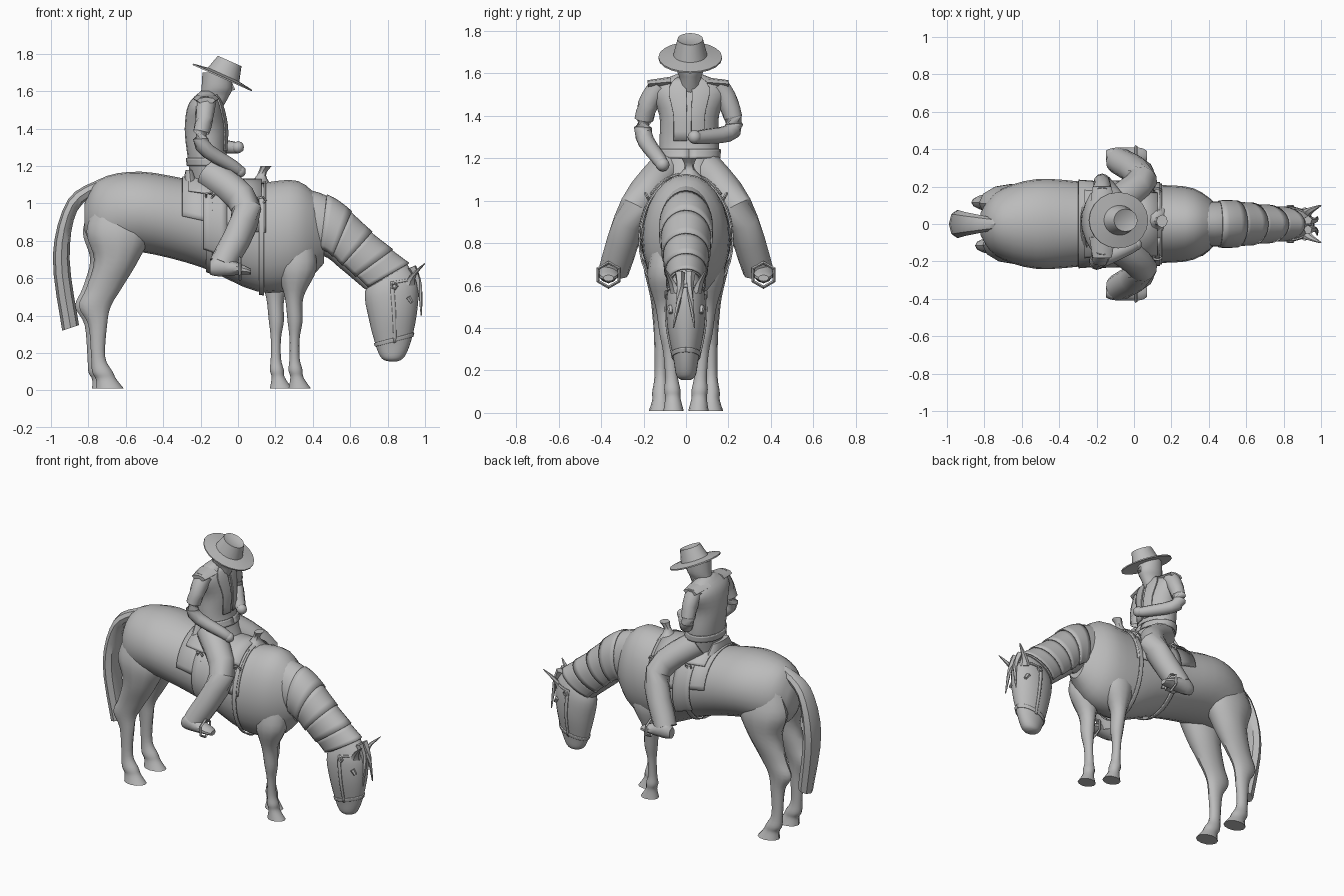
import bpy, bmesh
from math import sin, cos, radians, pi
from mathutils import Vector

default = bpy.data.objects.get("Cube")
if default:
    bpy.data.objects.remove(default, do_unlink=True)

clay = bpy.data.materials.new("plain grey")
clay.use_nodes = True
clay.diffuse_color = (.5, .5, .5, 1)
clay.node_tree.nodes["Principled BSDF"].inputs["Base Color"].default_value = clay.diffuse_color


def finish(obj, name, angle=40):
    obj.name = name
    obj.data.materials.clear()
    obj.data.materials.append(clay)
    bpy.ops.object.select_all(action="DESELECT")
    obj.select_set(True)
    bpy.context.view_layer.objects.active = obj
    bpy.ops.object.shade_smooth_by_angle(angle=radians(angle))
    return obj


def bridge(name, rings, closed=True):
    """Skin a list of point rows; closed rows become a capped tube."""
    bm = bmesh.new()
    rows = [[bm.verts.new(point) for point in ring] for ring in rings]
    count = len(rows[0])
    for low, high in zip(rows, rows[1:]):
        for j in range(count if closed else count - 1):
            k = (j + 1) % count
            bm.faces.new((low[j], low[k], high[k], high[j]))
    if closed:
        bm.faces.new(rows[0])
        bm.faces.new(rows[-1])
    bmesh.ops.recalc_face_normals(bm, faces=bm.faces)
    mesh = bpy.data.meshes.new(name)
    bm.to_mesh(mesh)
    bm.free()
    obj = bpy.data.objects.new(name, mesh)
    bpy.context.collection.objects.link(obj)
    return finish(obj, name)


def sample(rows, t):
    """Smooth interpolation between the rows of a section list."""
    last = len(rows) - 1
    i = max(0, min(int(t), last - 1))
    f = t - i
    a, b, c, d = (Vector(rows[min(max(i + k, 0), last)]) for k in (-1, 0, 1, 2))
    return b + (c - a) * (f / 2) + (a * 2 - b * 5 + c * 4 - d) * (f * f / 2) \
        + (b * 3 - a - c * 3 + d) * (f ** 3 / 2)


def upright(*rows):
    """Sections standing across x: position, top, bottom, half width."""
    return [(x, top, x, bottom, width) for x, top, bottom, width in rows]


def level(*rows):
    """Sections lying flat: height, front, back, half width."""
    return [(front, z, back, z, width) for z, front, back, width in rows]


def skin(rows, t, angle, off=0, y=0, dx=0, lean=0):
    """Point on the oval section at station t, pushed outward by off."""
    x1, z1, x2, z2, width = sample(rows, t)
    height = (z1 + z2) / 2
    centre = Vector(((x1 + x2) / 2 + dx, y + lean * height, height))
    edge = Vector((x1 - x2, 0, z1 - z2)) / 2
    reach = edge * cos(angle) + Vector((0, width * sin(angle), 0))
    return centre + reach + reach.normalized() * off


def loft(name, rows, y=0, dx=0, lean=0, steps=4, sides=20):
    count = (len(rows) - 1) * steps
    return bridge(name, [[skin(rows, i / steps, 2 * pi * j / sides, 0, y, dx, lean)
                          for j in range(sides)] for i in range(count + 1)])


def drape(name, rows, start, length, turn, off=.01, lift=0, y=0, nt=4, na=24):
    """Thin sheet laid over a loft, between two stations and two angles."""
    low, high = map(radians, turn)
    grid = [[skin(rows, start + length * i / nt, low + (high - low) * j / na,
                  off + lift * i / nt, y) for j in range(na + 1)] for i in range(nt + 1)]
    obj = bridge(name, grid, closed=False)
    sheet = obj.modifiers.new("thickness", "SOLIDIFY")
    sheet.thickness, sheet.offset = .008, 0


def limb(name, path, thick, thin, side=1, steps=4, sides=10, squash=1):
    """Round tapering tube along a path; side = -1 mirrors it."""
    rings, last = [], len(path) - 1
    for i in range(last * steps + 1):
        t = i / steps
        ahead, behind = sample(path, min(t + .1, last)), sample(path, max(t - .1, 0))
        turn = (ahead - behind).to_track_quat("Z", "Y")
        radius = thick + (thin - thick) * t / last
        ring = []
        for j in range(sides):
            a = 2 * pi * j / sides
            point = sample(path, t) + turn @ Vector((radius * cos(a), radius * squash * sin(a), 0))
            ring.append(Vector((point.x, point.y * side, point.z)))
        rings.append(ring)
    bridge(name, rings)


def hoop(name, place, turn, size, thick, segments=5):
    bpy.ops.mesh.primitive_torus_add(location=place, rotation=turn, major_radius=size,
                                     minor_radius=thick, major_segments=segments, minor_segments=4)
    finish(bpy.context.object, name, angle=20)


# Horse trunk, neck and head
trunk = upright((-.82, 1, .85, .06), (-.74, 1.13, .74, .17), (-.52, 1.17, .74, .24),
                (-.2, 1.12, .66, .22), (.1, 1.11, .53, .21), (.32, 1.12, .55, .19),
                (.46, 1, .68, .09))
neck = [(.25, 1.1, .3, .7, .12), (.5, 1.03, .45, .72, .12), (.72, .83, .55, .65, .1),
        (.91, .67, .68, .54, .08)]
head = [(.9, .68, .75, .65, .05), (.96, .58, .68, .53, .09), (.96, .44, .7, .38, .09),
        (.93, .28, .74, .23, .06), (.89, .18, .77, .17, .045), (.85, .155, .81, .155, .02)]
for name, rows in (("trunk", trunk), ("neck", neck), ("head", head)):
    loft("horse_" + name, rows, sides=24)

# Mane in overlapping layers, and a forelock
for i in range(4):
    drape("mane_layer", neck, .9 + i / 2, .55, (-140, 140), off=.002, lift=.008)
for y in (-.03, .02):
    limb("forelock", [(.93, y, .66), (.97, y, .56), (.98, y * 2, .4)], .025, .003, sides=5)

# Horse legs from thigh or shoulder down to the hoof
hind = level((1, -.56, -.76, .05), (.85, -.47, -.81, .1), (.7, -.53, -.77, .09),
             (.55, -.62, -.81, .055), (.45, -.68, -.85, .042), (.35, -.7, -.8, .034),
             (.18, -.71, -.785, .03), (.1, -.67, -.78, .04), (.06, -.65, -.76, .04),
             (.01, -.61, -.76, .055))
fore = level((.8, .4, .22, .05), (.65, .42, .21, .085), (.5, .35, .25, .056), (.37, .345, .265, .044),
             (.28, .33, .275, .032), (.17, .33, .275, .03), (.11, .345, .27, .038),
             (.07, .35, .28, .036), (.01, .39, .27, .048))
for s, side in ((-1, "right"), (1, "left")):
    loft(side + "_hind_leg", hind, y=.12 * s, dx=-.01 - .01 * s, lean=-.01 * s, sides=12)
    loft(side + "_fore_leg", fore, y=.058 * s, dx=-.05 - .05 * s, lean=.06 * s, sides=12)
    # Ears, eyes and bridle
    limb(side + "_horse_ear", [(.92, .05, .57), (.94, .07, .62), (1, .1, .68)], .035, .003,
         side=s, sides=6, squash=.6)
    limb(side + "_horse_eye", [(.91, .075, .5), (.93, .072, .47)], .015, .01, side=s, sides=6)
    drape(side + "_cheek_strap", head, .8, 2.2, (84 * s, 92 * s), off=.002, nt=12, na=2)
    hoop(side + "_bridle_ring", skin(head, 1, radians(84 * s), .006), (pi / 2, 0, 0), .016, .006)
drape("brow_band", head, .8, .1, (-90, 90), off=.002)
drape("nose_band", head, 2.8, .15, (0, 360), off=.002)

# Tail
loft("tail", [(-.72, 1.07, -.74, 1.13, .03), (-.86, .96, -.91, 1.02, .06),
              (-.9, .7, -.99, .72, .075), (-.85, .35, -.94, .32, .05)], sides=8)

# Saddle: blanket, seat, cantle, horn and straps
drape("saddle_blanket", trunk, 2.7, 1.5, (-85, 85), off=.006)
drape("saddle_seat", trunk, 2.8, 1.3, (-48, 48), off=.018)
loft("cantle", level((1.08, -.2, -.3, .15), (1.18, -.24, -.28, .08)), sides=12)
loft("saddle_horn", level((1.08, .19, .04, .1), (1.15, .15, .1, .025), (1.2, .18, .12, .035)),
     y=.015, sides=8)
for t in (3.1, 4.05):
    drape("girth_strap", trunk, t, .1, (20, 340), off=.012, na=32)
    for s in (-1, 1):
        hoop("saddle_ring", skin(trunk, t + .05, radians(52 * s), .025),
             (radians(90 - 30 * s), 0, 0), .022, .007)
for s in (-1, 1):
    drape("stirrup_leather", trunk, 3.05, .4, (45 * s, 122 * s), off=.012)

# Rider body with belt and vest lapels
torso = level((1.1, 0, -.25, .13), (1.25, -.06, -.27, .14), (1.4, -.06, -.285, .14),
              (1.53, -.09, -.265, .18), (1.6, -.13, -.2, .05))
loft("rider_torso", torso, y=.015)
drape("belt", torso, .7, .25, (0, 360), off=.006, y=.015)
for s in (-1, 1):
    drape("vest_lapel", torso, 1.2, 2.4, (4 * s, 30 * s), off=.003, lift=.005, y=.015, nt=8)

# Rider head and hat
loft("rider_head", level((1.5, -.09, -.19, .05), (1.57, -.05, -.2, .05), (1.62, -.03, -.195, .066),
                         (1.7, -.04, -.19, .07)), y=.02, sides=14)
limb("rider_nose", [(-.04, .02, 1.65), (-.025, .02, 1.605)], .006, .013, sides=6)
hat_profile = ((.01, .07), (0, .15), (.008, .15), (.02, .08), (.1, .06), (.09, .03))
hat = loft("hat", level(*((z, r * 1.15, -r * 1.15, r) for z, r in hat_profile)), steps=1)
hat.location = (-.085, .02, 1.67)
hat.rotation_euler.y = radians(24)

# Arms with fists
arms = {"right": [(-.17, -.12, 1.54), (-.18, -.18, 1.45), (-.19, -.2, 1.31), (-.03, -.13, 1.2),
                  (.01, -.11, 1.17)],
        "left": [(-.17, .15, 1.54), (-.17, .2, 1.46), (-.16, .22, 1.33), (-.04, .08, 1.3),
                 (0, .04, 1.3)]}
for side, path in arms.items():
    limb("rider_%s_arm" % side, path, .055, .028)
    bpy.ops.mesh.primitive_ico_sphere_add(subdivisions=2, radius=.033, location=path[-1])
    finish(bpy.context.object, "rider_%s_fist" % side)

# Shoulder caps, legs, boots and stirrups
leg = [(-.15, .08, 1.16), (.045, .235, .97), (-.085, .34, .67)]
boot = upright((-.15, .69, .62, .03), (-.1, .72, .61, .045), (.03, .67, .62, .045),
               (.07, .65, .62, .025))
for s, side in ((-1, "right"), (1, "left")):
    limb(side + "_shoulder_cap", [(-.17, .07, 1.56), (-.17, .19 + .01 * s, 1.55)], .07, .05,
         side=s, sides=8, squash=.35)
    limb("rider_%s_leg" % side, leg, .088, .072, side=s, sides=12)
    loft("rider_%s_boot" % side, boot, y=.365 * s, sides=10)
    hoop(side + "_stirrup", (.01, .365 * s, .65), (0, pi / 2, 0), .058, .008, segments=6)
